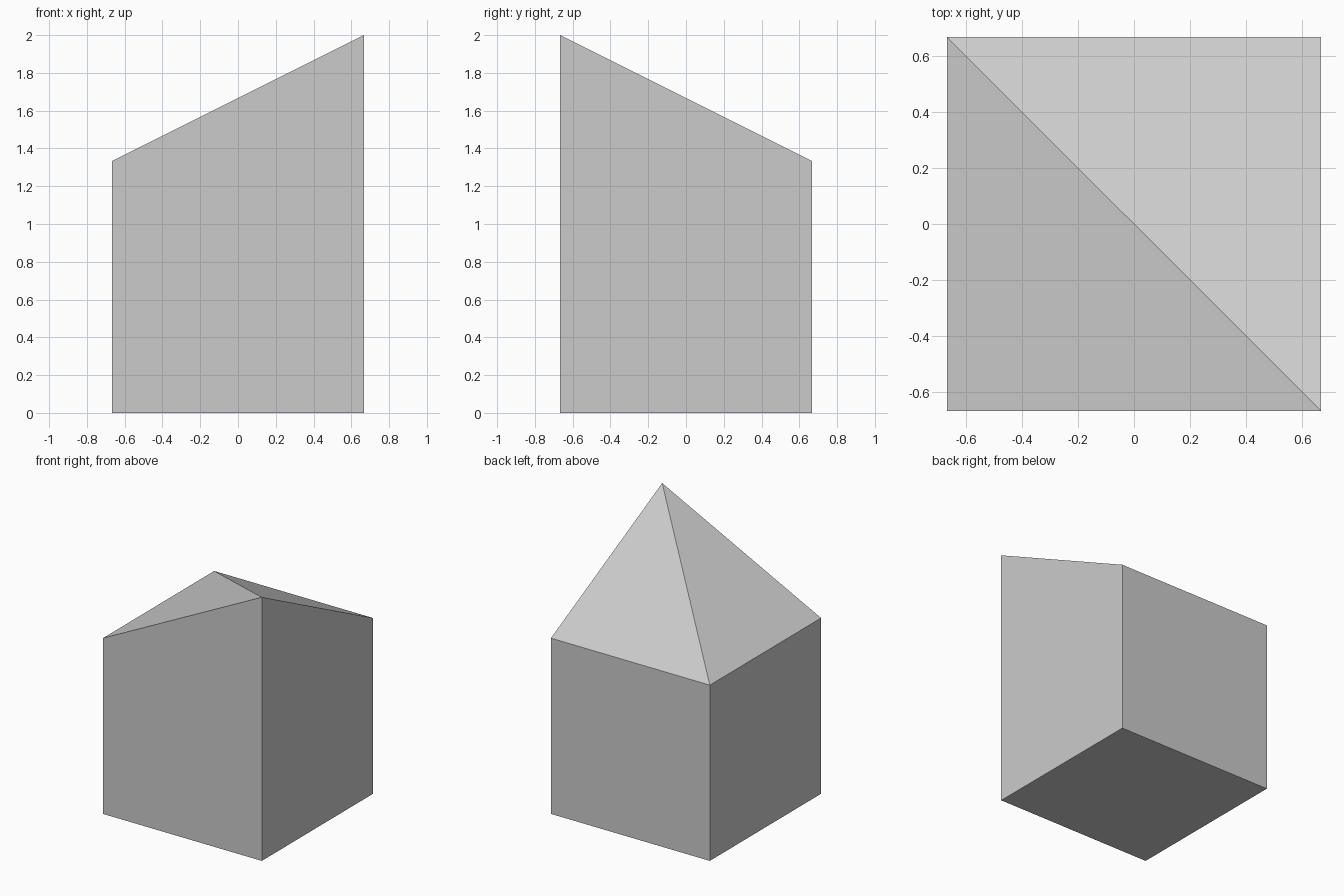
import bpy
import bmesh
from mathutils import Matrix

if "Cube" in bpy.data.objects:
    bpy.data.objects.remove(bpy.data.objects["Cube"])

SIDE = 4 / 3   # edge of the base cube
PEAK = 2.0     # height of the raised corner

# Block: a cube standing on the ground
bm = bmesh.new()
bmesh.ops.create_cube(bm, size=SIDE, matrix=Matrix.Translation((0, 0, SIDE / 2)))

# Roof: crease the top face along its diagonal, then raise the front right corner
top = max(bm.faces, key=lambda f: f.calc_center_median().z)
peak = max(top.verts, key=lambda v: v.co.x - v.co.y)
valley = min(top.verts, key=lambda v: v.co.x - v.co.y)
bmesh.ops.connect_verts(bm, verts=[peak, valley])
peak.co.z = PEAK
bmesh.ops.recalc_face_normals(bm, faces=bm.faces)

mesh = bpy.data.meshes.new("corner_peaked_block")
bm.to_mesh(mesh)
bm.free()
block = bpy.data.objects.new("corner_peaked_block", mesh)
bpy.context.collection.objects.link(block)
